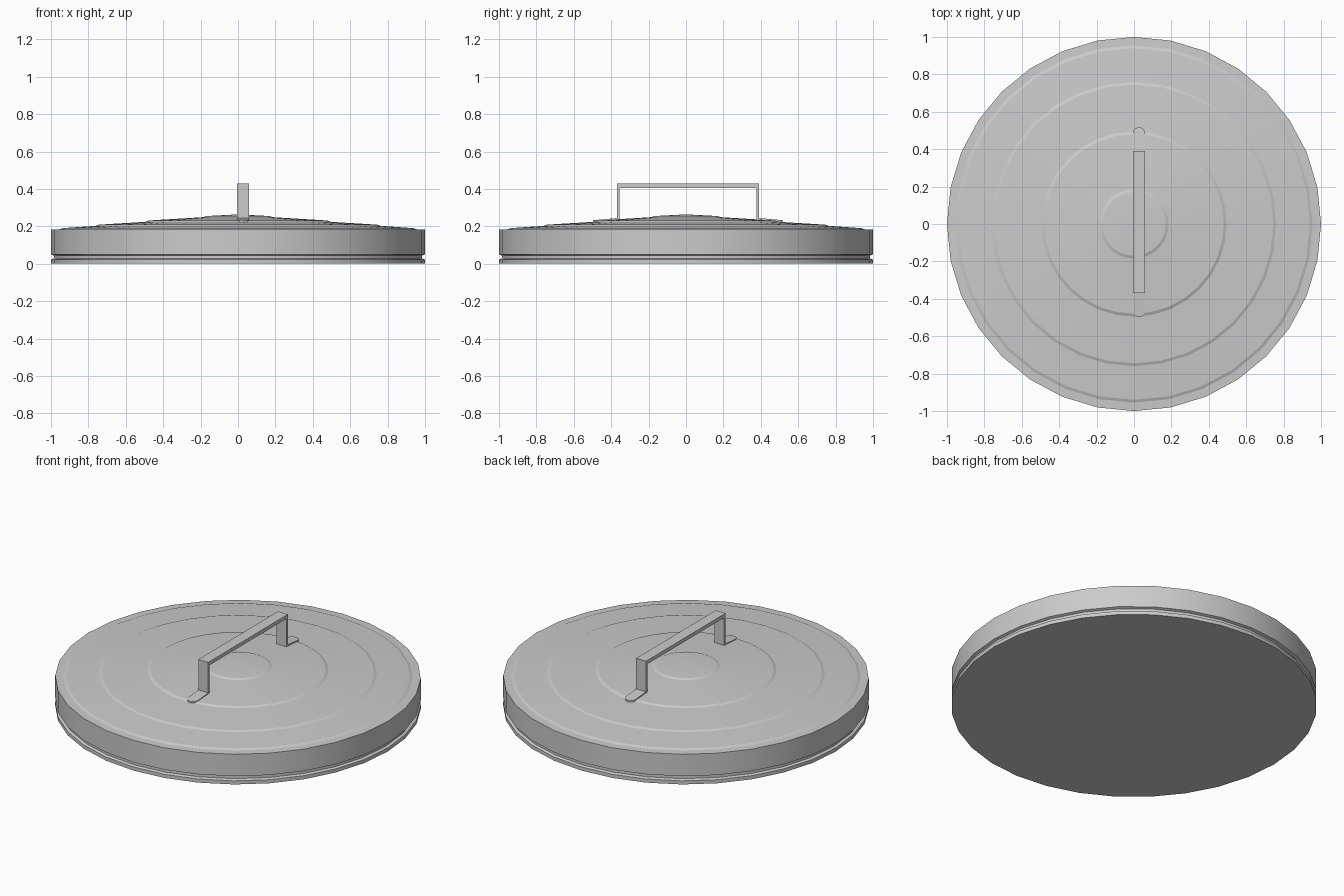
import bpy, bmesh, math
from mathutils import Vector

if "Cube" in bpy.data.objects:
    bpy.data.objects.remove(bpy.data.objects["Cube"])

SIDES = 32
HX, HY = 0.027, 0.01      # handle centre
HW = 0.033                # handle half width


def finish(name, bm, angle=30):
    bmesh.ops.recalc_face_normals(bm, faces=bm.faces)
    me = bpy.data.meshes.new(name)
    bm.to_mesh(me)
    bm.free()
    ob = bpy.data.objects.new(name, me)
    bpy.context.collection.objects.link(ob)
    bpy.ops.object.select_all(action='DESELECT')
    ob.select_set(True)
    bpy.context.view_layer.objects.active = ob
    bpy.ops.object.shade_smooth_by_angle(angle=math.radians(angle))
    return ob


def lathe(name, profile, angle):
    bm = bmesh.new()
    rings = []
    for r, z in profile:
        if r == 0:
            rings.append([bm.verts.new((0, 0, z))] * SIDES)
        else:
            rings.append([bm.verts.new((r * math.sin(2 * math.pi * i / SIDES),
                                        r * math.cos(2 * math.pi * i / SIDES), z))
                          for i in range(SIDES)])
    for a, b in zip(rings, rings[1:]):
        for i in range(SIDES):
            j = (i + 1) % SIDES
            bm.faces.new(list(dict.fromkeys((a[i], a[j], b[j], b[i]))))
    bm.faces.new(rings[0])
    return finish(name, bm, angle)


def prism(name, points, offset):
    bm = bmesh.new()
    face = bm.faces.new([bm.verts.new(p) for p in points])
    ext = bmesh.ops.extrude_face_region(bm, geom=[face])
    bmesh.ops.translate(bm, vec=Vector(offset),
                        verts=[v for v in ext['geom'] if isinstance(v, bmesh.types.BMVert)])
    return finish(name, bm)


# Lid: grooved rim and shallow cone with raised concentric steps
lathe("lid", [
    (1.0, 0), (1.0, 0.022), (0.985, 0.028), (0.985, 0.044), (1.0, 0.05), (1.0, 0.182),
    (0.955, 0.184), (0.94, 0.190),
    (0.76, 0.203), (0.745, 0.209),
    (0.495, 0.224), (0.48, 0.231),
    (0.185, 0.249), (0.17, 0.255),
    (0, 0.264)], 12)

# Handle: bent flat strip seen from the side
outer, inner, top, low = 0.38, 0.366, 0.428, 0.225
prism("handle", [(HX - HW, HY + y, z) for y, z in (
    (-outer, low), (-outer, top), (outer, top), (outer, low),
    (inner, low), (inner, top - 0.022), (-inner, top - 0.022), (-inner, low))],
    (2 * HW, 0, 0))

# Feet: round-ended tabs following the slope of the lid
for side, label in ((-1, "front"), (1, "back")):
    outline = [(-HW, 0.37), (HW, 0.37)]
    outline += [(HW * math.cos(t * math.pi / 8), 0.474 + HW * math.sin(t * math.pi / 8))
                for t in range(9)]
    points = [(HX + x, HY + side * y, 0.245 - 0.09 * (y - 0.37)) for x, y in outline]
    prism(label + "_handle_foot", points, (0, 0, -0.022))
